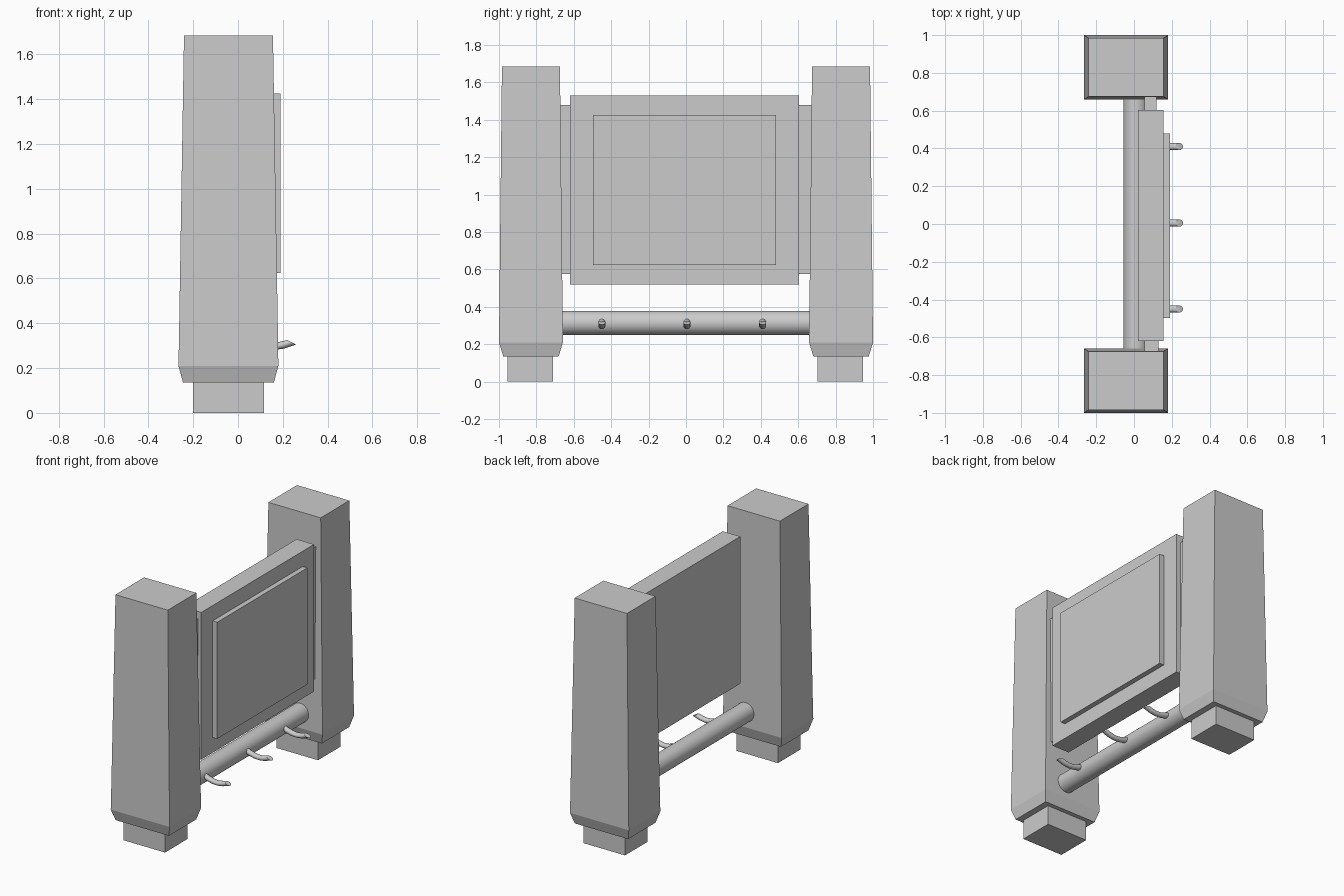
import bpy, bmesh
from math import sin, cos, pi, radians

if "Cube" in bpy.data.objects:
    bpy.data.objects.remove(bpy.data.objects["Cube"])


def loft(name, rings, smooth=None):
    """Skin a list of equally sized point rings and cap both ends."""
    bm = bmesh.new()
    vs = [[bm.verts.new(p) for p in r] for r in rings]
    n = len(vs[0])
    for a, b in zip(vs, vs[1:]):
        for i in range(n):
            j = (i + 1) % n
            bm.faces.new((a[i], a[j], b[j], b[i]))
    bm.faces.new(vs[0][::-1])
    bm.faces.new(vs[-1])
    bmesh.ops.recalc_face_normals(bm, faces=bm.faces)
    me = bpy.data.meshes.new(name)
    bm.to_mesh(me)
    bm.free()
    ob = bpy.data.objects.new(name, me)
    bpy.context.collection.objects.link(ob)
    if smooth:
        bpy.ops.object.select_all(action='DESELECT')
        ob.select_set(True)
        bpy.context.view_layer.objects.active = ob
        bpy.ops.object.shade_smooth_by_angle(angle=radians(smooth))
    return ob


def rect(x0, x1, y0, y1, z):
    return [(x0, y0, z), (x1, y0, z), (x1, y1, z), (x0, y1, z)]


def box(name, x0, x1, y0, y1, z0, z1):
    return loft(name, [rect(x0, x1, y0, y1, z0), rect(x0, x1, y0, y1, z1)])


# Tapered posts with chamfered bottoms, standing on square feet
for side, c in (("left", -0.829), ("right", 0.829)):
    levels = [(-0.245, 0.16, 0.148, 0.135), (-0.266, 0.18, 0.171, 0.21),
              (-0.264, 0.179, 0.170, 0.30), (-0.241, 0.156, 0.155, 1.685)]
    loft(side + "_post", [rect(x0, x1, c - h, c + h, z) for x0, x1, h, z in levels])
    f = c - 0.004
    box(side + "_foot", -0.2, 0.115, f - 0.122, f + 0.122, 0, 0.15)

# Display board, raised face and side brackets
box("board", 0.022, 0.155, -0.62, 0.603, 0.52, 1.53)
box("raised_face", 0.14, 0.19, -0.497, 0.48, 0.625, 1.425)
box("left_bracket", 0.055, 0.13, -0.72, -0.60, 0.575, 1.48)
box("right_bracket", 0.055, 0.12, 0.59, 0.72, 0.575, 1.48)

# Round cross bar
N = 32
loft("cross_bar", [[(0.01 + 0.065 * cos(2 * pi * i / N), y, 0.314 + 0.065 * sin(2 * pi * i / N))
                    for i in range(N)] for y in (-0.69, 0.69)], 40)

# Curved hooks: x, z, tilt, vertical radius along the path
path = [(0.05, 0.325, -28, 0.018), (0.09, 0.309, -20, 0.018), (0.13, 0.299, -10, 0.017),
        (0.165, 0.297, 4, 0.016), (0.20, 0.303, 20, 0.017), (0.24, 0.315, 63, 0.022)]
for k, y in enumerate((-0.45, 0.005, 0.41)):
    rings = []
    for x, z, tilt, r in path:
        t = radians(tilt)
        ring = []
        for i in range(12):
            a = 2 * pi * i / 12
            ring.append((x - r * sin(a) * sin(t), y + 0.019 * cos(a), z + r * sin(a) * cos(t)))
        rings.append(ring)
    loft("hook_%d" % (k + 1), rings, 45)
